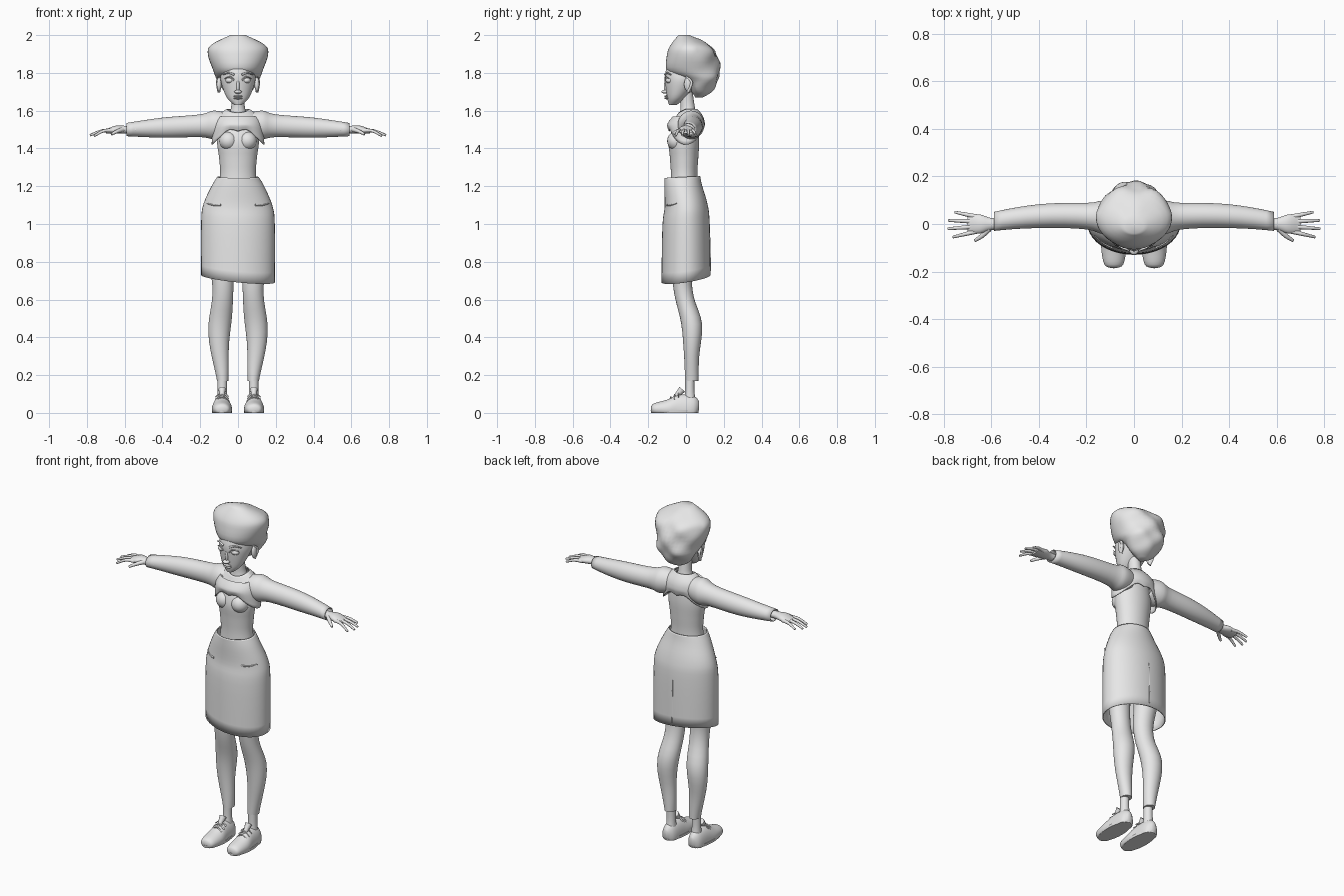
import bpy, bmesh, math
from mathutils import Vector

if "Cube" in bpy.data.objects:
    bpy.data.objects.remove(bpy.data.objects["Cube"], do_unlink=True)

grey = bpy.data.materials.new("plain grey")
grey.use_nodes = True
grey.diffuse_color = (0.8, 0.8, 0.8, 1)
shader = grey.node_tree.nodes["Principled BSDF"]
shader.inputs["Base Color"].default_value = grey.diffuse_color


def finish(name, bm, mirror=False, thickness=0):
    """Turn a bmesh into a smooth, optionally mirrored or thickened object."""
    bmesh.ops.recalc_face_normals(bm, faces=bm.faces)
    mesh = bpy.data.meshes.new(name)
    bm.to_mesh(mesh)
    bm.free()
    mesh.materials.append(grey)
    obj = bpy.data.objects.new(name, mesh)
    bpy.context.collection.objects.link(obj)
    bpy.ops.object.select_all(action="DESELECT")
    obj.select_set(True)
    bpy.context.view_layer.objects.active = obj
    bpy.ops.object.shade_smooth_by_angle(angle=math.radians(50))
    if thickness:
        solid = obj.modifiers.new("thickness", "SOLIDIFY")
        solid.thickness = thickness
    if mirror:
        obj.modifiers.new("mirror", "MIRROR")


def spline(settings, steps=4):
    """Smoothly interpolate between neighbouring settings."""
    smooth = []
    last = len(settings) - 1
    for i in range(last):
        before, start = settings[max(i - 1, 0)], settings[i]
        end, after = settings[i + 1], settings[min(i + 2, last)]
        for step in range(steps):
            t = step / steps
            smooth.append([q + t / 2 * (r - p + t * (2 * p - 5 * q + 4 * r - s
                           + t * (3 * (q - r) + s - p)))
                           for p, q, r, s in zip(before, start, end, after)])
    return smooth + [list(settings[last])]


def skin_loops(bm, loops, caps=True):
    """Join successive vertex loops with quads."""
    for low, high in zip(loops, loops[1:]):
        for k in range(len(low)):
            bm.faces.new((low[k - 1], low[k], high[k], high[k - 1]))
    if caps:
        bm.faces.new(loops[0])
        bm.faces.new(loops[-1])


def circle(sides):
    angles = [math.tau * k / sides for k in range(sides)]
    return [(math.cos(angle), math.sin(angle)) for angle in angles]


def loft(name, axis, rings, offset=0, caps=True, warp=None, mirror=False, thickness=0):
    """Rings hold a position on the axis, a centre and two radii."""
    bm = bmesh.new()
    loops = []
    for position, centre, wide, deep in spline(rings):
        loop = []
        for cosine, sine in circle(40):
            u, v = offset + wide * cosine, centre + deep * sine
            point = Vector({"x": (position, u, v), "y": (u, position, v),
                            "z": (u, v, position)}[axis])
            loop.append(bm.verts.new(warp(point) if warp else point))
        loops.append(loop)
    skin_loops(bm, loops, caps)
    finish(name, bm, mirror, thickness)


def ball(name, centre, radii, mirror=False):
    bm = bmesh.new()
    bmesh.ops.create_uvsphere(bm, u_segments=20, v_segments=12, radius=1)
    for vert in bm.verts:
        vert.co = Vector(centre) + vert.co * Vector(radii)
    finish(name, bm, mirror)


def tube(name, points, thick, mirror=False):
    """Round strand that tapers to half its thickness."""
    bm = bmesh.new()
    path = [Vector(point) for point in spline(points)]
    last = len(path) - 1
    side = (path[1] - path[0]).orthogonal()
    loops = []
    for i, point in enumerate(path):
        ahead = (path[min(i + 1, last)] - path[max(i - 1, 0)]).normalized()
        side = (side - ahead * side.dot(ahead)).normalized()
        up = ahead.cross(side)
        radius = thick * (1 - i / last / 2)
        loops.append([bm.verts.new(point + radius * (side * cosine + up * sine))
                      for cosine, sine in circle(10)])
    skin_loops(bm, loops)
    finish(name, bm, mirror)


# Head and neck
loft("head", "z", [
    (1.63, -.07, .02, .02), (1.67, -.05, .06, .05), (1.75, -.02, .09, .09),
    (1.8, -.01, .09, .1), (1.86, 0, .08, .09)])
loft("neck", "z", [(1.53, .01, .09, .06), (1.6, .01, .04, .04), (1.7, 0, .035, .035)])

# Face
ball("eye", (.043, -.086, 1.76), (.024, .022, .016), mirror=True)
tube("upper_eyelid", [(.02, -.11, 1.76), (.04, -.11, 1.78), (.07, -.09, 1.77)],
     thick=.004, mirror=True)
tube("eyebrow", [(.02, -.11, 1.79), (.05, -.1, 1.8), (.08, -.08, 1.79)],
     thick=.006, mirror=True)
ball("nose_bridge", (0, -.1, 1.73), (.01, .017, .04))
ball("nose_tip", (0, -.11, 1.7), (.02, .02, .01))
for lip, height in (("upper_lip", 1.676), ("lower_lip", 1.666)):
    ball(lip, (0, -.1, height), (.024, .015, .006))
ball("ear", (.1, .01, 1.74), (.013, .02, .038), mirror=True)
tube("ear_rim", [(.1, .01, 1.7), (.11, .03, 1.75), (.1, 0, 1.78)],
     thick=.009, mirror=True)


# Upswept hair, gently lumpy at the back
def lumps(point):
    wave = math.sin(point.x * 40 + 1) * math.sin(point.z * 45)
    if point.y > .05:
        point.y += wave / 100
    return point


loft("hair", "z", [
    (1.67, .07, .02, .02), (1.7, .08, .07, .05), (1.76, .08, .11, .09),
    (1.81, .04, .13, .14), (1.9, .03, .16, .13), (1.95, .02, .14, .1),
    (2, -.01, .04, .03)], warp=lumps)

# Fitted bodice
loft("bodice", "z", [
    (1.1, -.01, .12, .08), (1.25, -.01, .095, .07), (1.35, -.01, .1, .075),
    (1.45, -.01, .11, .08), (1.57, .01, .08, .05)])
ball("bust", (.05, -.05, 1.44), (.05, .05, .05), mirror=True)


# Cropped knit top: hem raised and scalloped in the middle, neckline dipped in front
def crop(point):
    middle = max(0, 1 - abs(point.x) / .14)
    scallop = max(0, 1 - abs(point.x) / .03)
    low = max(0, (1.53 - point.z) / .11)
    if point.y < 0 and point.z > 1.58:
        point.z += point.y / 2
    point.z += low * (.08 * min(1, middle * 1.6) - .01 * scallop)
    return point


loft("cropped_top", "z", [
    (1.42, 0, .14, .09), (1.52, 0, .13, .1), (1.57, .01, .11, .08), (1.61, .01, .06, .05)],
    caps=False, warp=crop, thickness=.005)


# Sleeves bowed slightly backwards
def bow(point):
    point.y -= .3 * (point.x - .3) ** 2
    return point


loft("sleeve", "x", [
    (.06, 1.53, .06, .06), (.13, 1.525, .07, .075), (.2, 1.52, .056, .06),
    (.4, 1.51, .05, .053), (.59, 1.5, .04, .035)],
    offset=.036, caps=False, warp=bow, mirror=True, thickness=.006)

# Hands with fanned fingers
loft("palm", "x", [
    (.54, 1.5, .025, .02), (.6, 1.5, .025, .02), (.65, 1.5, .04, .02), (.7, 1.49, .035, .01)],
    mirror=True)
for i, finger in enumerate(("little", "ring", "middle", "index")):
    reach = .785 - .012 * (i - 1.6) ** 2
    base, tip = .03 - .02 * i, .05 - .035 * i
    tube(finger + "_finger", [
        (.66, base, 1.495), ((.66 + reach) / 2, (base + tip) / 2, 1.493),
        (reach, tip, 1.475 - .003 * i)], thick=.011, mirror=True)
tube("thumb", [(.61, -.02, 1.5), (.64, -.05, 1.49), (.67, -.07, 1.475)],
     thick=.013, mirror=True)


# Skirt with a slanting hem, pockets and rear seam
def slant(point):
    amount = (1.26 - point.z) * 1.8
    point.z += amount * (point.y - point.x) / 10 + .05 * point.y
    return point


loft("skirt", "z", [
    (.71, 0, .195, .13), (1, 0, .195, .125), (1.1, 0, .183, .113),
    (1.2, -.015, .14, .1), (1.25, -.02, .11, .095)],
    caps=False, warp=slant, thickness=.006)
tube("pocket_edge", [(.09, -.1, 1.1), (.13, -.08, 1.1), (.165, -.05, 1.11)],
     thick=.005, mirror=True)
tube("rear_seam", [(0, .13, .75), (0, .125, 1)], thick=.003)


# Legs in fitted trousers, and ankles
def bend(point):
    point.x -= math.sin(12 * point.z) / 100
    return point


loft("leg", "z", [
    (.17, .03, .03, .035), (.3, .03, .045, .04), (.47, .03, .06, .055),
    (.62, -.01, .055, .05), (.75, -.02, .06, .055), (1, 0, .08, .08)],
    offset=.09, warp=bend, mirror=True)
loft("ankle", "z", [(.05, .02, .03, .035), (.11, .02, .025, .025), (.2, .02, .025, .025)],
     offset=.083, mirror=True)


# Shoes with flat soles, tongues and laces
def ground(point):
    point.z = max(point.z, 0)
    return point


loft("shoe", "y", [
    (-.185, .02, .012, .01), (-.17, .02, .04, .03), (-.1, .02, .053, .05),
    (-.04, .02, .048, .075), (.04, .02, .04, .07), (.07, .04, .012, .02)],
    offset=.085, warp=ground, mirror=True)
loft("sole", "z", [(0, -.06, .052, .125), (.015, -.06, .054, .127)],
     offset=.085, mirror=True)
tube("shoe_tongue", [(.084, -.02, .125), (.084, -.06, .08)], thick=.02, mirror=True)
for i in range(3):
    y, z = -.08 + .02 * i, .07 + .012 * i
    tube(f"lace_{i + 1}", [(.05, y, z - .01), (.084, y, z + .014), (.12, y, z - .01)],
         thick=.005, mirror=True)
